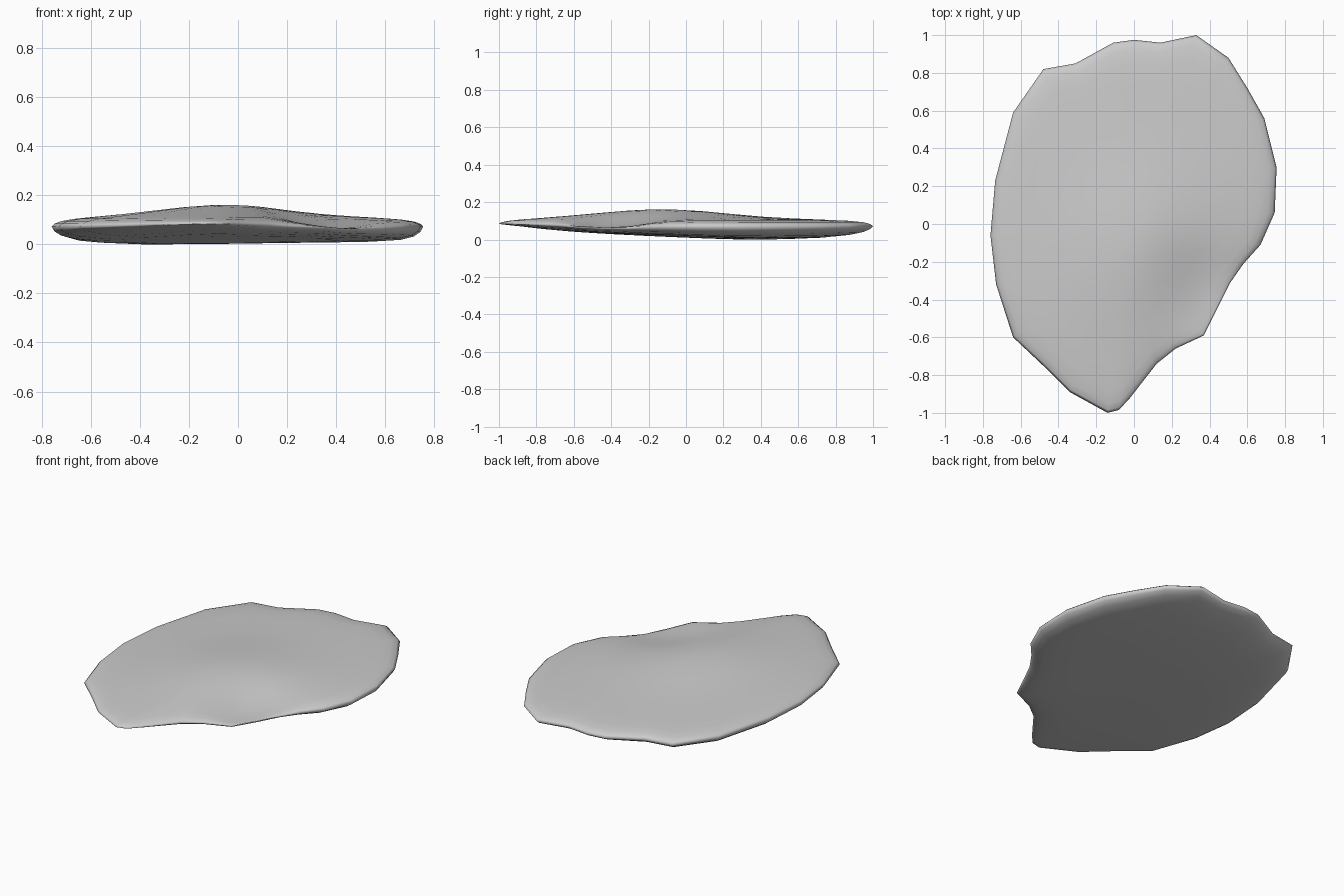
import bpy, bmesh
from math import exp

if "Cube" in bpy.data.objects:
    bpy.data.objects.remove(bpy.data.objects["Cube"])

# Outline of the slab, seen from above
OUTLINE = [(0.33, 1.0), (0.50, 0.88), (0.60, 0.72), (0.69, 0.56), (0.755, 0.30), (0.745, 0.06),
           (0.67, -0.11), (0.58, -0.21), (0.51, -0.31), (0.44, -0.45), (0.37, -0.59), (0.22, -0.66),
           (0.12, -0.74), (-0.02, -0.92), (-0.08, -0.985), (-0.14, -1.0), (-0.34, -0.89),
           (-0.47, -0.76), (-0.64, -0.60), (-0.73, -0.32), (-0.76, -0.06), (-0.735, 0.23),
           (-0.64, 0.59), (-0.48, 0.82), (-0.31, 0.85), (-0.11, 0.96), (0.0, 0.975), (0.14, 0.96)]
# Inset of each ring, and how far it has left the rim height
RINGS = [(0.985, 0.32), (0.95, 0.6), (0.88, 0.82), (0.76, 0.95), (0.6, 1), (0.45, 1), (0.3, 1), (0.15, 1)]
CENTRE_Y = -0.05


def bump(x, y, cx, cy, rx, ry):
    return exp(-((x - cx) / rx) ** 2 - ((y - cy) / ry) ** 2)


def rim_z(x, y):
    return 0.075 + 0.012 * bump(x, y, -0.1, -1, 0.5, 0.4) - 0.01 * bump(x, y, 0.45, -0.35, 0.3, 0.3)


def top_z(x, y):
    # Low dome with a ridge, dished away toward the front right edge
    dish = bump(x, y, 0.36, -0.40, 0.24, 0.30)
    return 0.108 + 0.058 * bump(x, y, -0.02, -0.15, 0.42, 0.5) - 0.06 * dish


def bottom_z(x, y):
    # Belly lowest at the back left, lifting toward the front tip and back edge
    lift = min(max((0.3 - y) / 1.2, 0), 1)
    return 0.002 + 0.055 * lift ** 1.2 + 0.022 * abs(y) ** 4 + 0.01 * bump(x, y, 0.4, 0.1, 0.4, 0.6)


bm = bmesh.new()
n = len(OUTLINE)
rim = [bm.verts.new((x, y, rim_z(x, y))) for x, y in OUTLINE]


def cap(surface):
    previous = rim
    for s, blend in RINGS:
        ring = []
        for ox, oy in OUTLINE:
            x, y = ox * s, CENTRE_Y + (oy - CENTRE_Y) * s
            r = rim_z(ox, oy)
            ring.append(bm.verts.new((x, y, r + (surface(x, y) - r) * blend)))
        for i in range(n):
            j = (i + 1) % n
            bm.faces.new((previous[i], previous[j], ring[j], ring[i]))
        previous = ring
    tip = bm.verts.new((0, CENTRE_Y, surface(0, CENTRE_Y)))
    for i in range(n):
        bm.faces.new((previous[i], previous[(i + 1) % n], tip))


# Upper and lower skins share the rim
cap(top_z)
cap(bottom_z)
bmesh.ops.recalc_face_normals(bm, faces=bm.faces)
low = min(v.co.z for v in bm.verts)
bmesh.ops.translate(bm, verts=bm.verts, vec=(0, 0, -low))
for f in bm.faces:
    f.smooth = True

mesh = bpy.data.meshes.new("stone_slab")
bm.to_mesh(mesh)
bm.free()
slab = bpy.data.objects.new("stone_slab", mesh)
bpy.context.collection.objects.link(slab)
